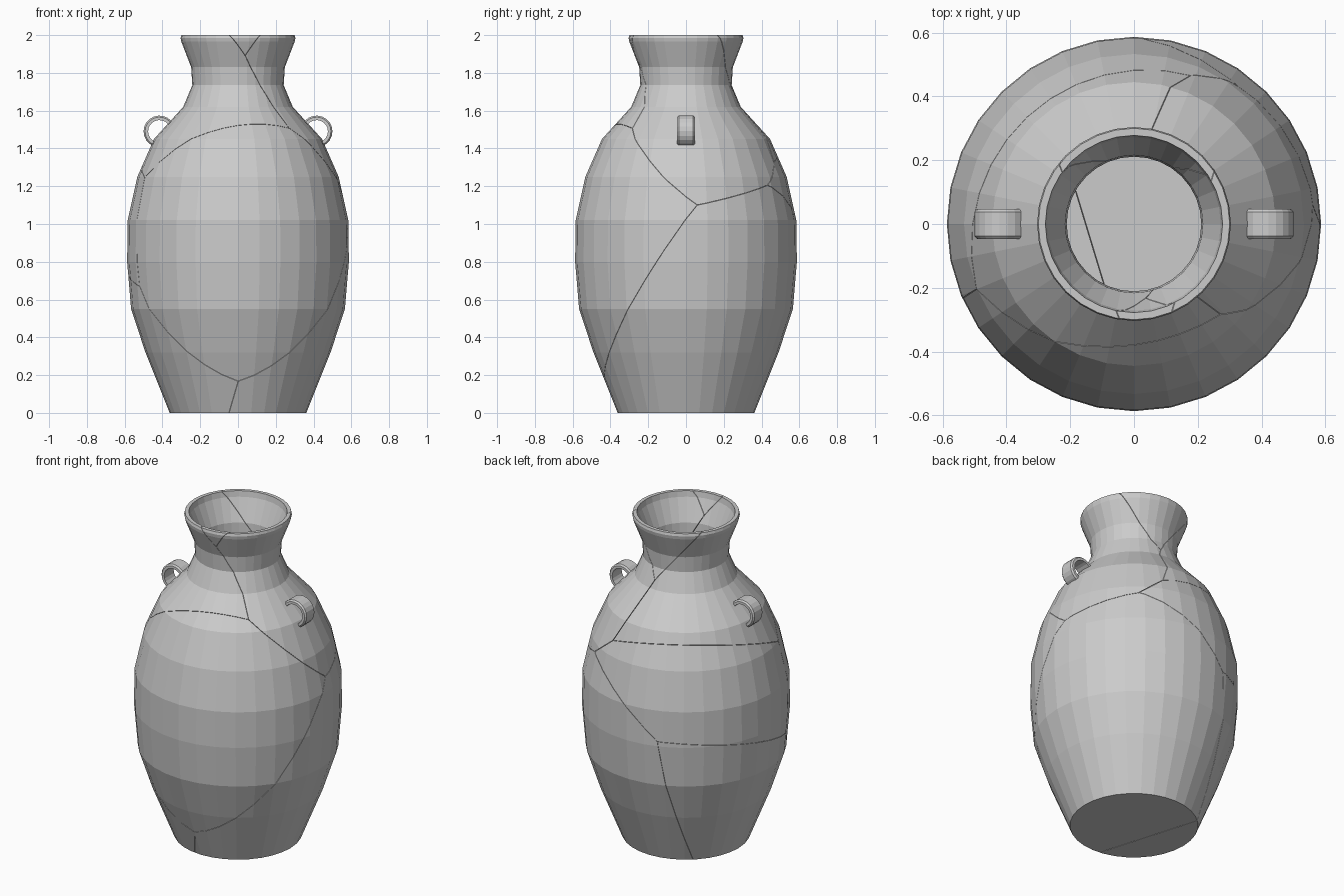
import bpy, bmesh, math, random
from mathutils import Vector

if "Cube" in bpy.data.objects:
    bpy.data.objects.remove(bpy.data.objects["Cube"])

SIDES, GAP = 32, 0.001

# Closed wall section: outside from foot to lip, then inside back down
PROFILE = [(.362, 0), (.49, .32), (.566, .55), (.587, .80), (.584, 1.02), (.533, 1.25),
           (.445, 1.45), (.29, 1.62), (.242, 1.735), (.248, 1.83), (.30, 1.965), (.304, 1.985), (.30, 2),
           (.278, 2), (.272, 1.965), (.216, 1.83), (.211, 1.74), (.262, 1.60), (.42, 1.43),
           (.503, 1.24), (.553, 1.02), (.556, .80), (.536, .555), (.462, .33), (.344, .03)]


def lathe(profile):
    bm = bmesh.new()
    rings = []
    for r, z in profile:
        rings.append([bm.verts.new((r * math.cos(2 * math.pi * i / SIDES),
                                    r * math.sin(2 * math.pi * i / SIDES), z)) for i in range(SIDES)])
    for a, b in zip(rings, rings[1:]):
        for i in range(SIDES):
            j = (i + 1) % SIDES
            bm.faces.new((a[i], a[j], b[j], b[i]))
    bm.faces.new(rings[0][::-1])
    bm.faces.new(rings[-1])
    return bm


def finish(name, bm):
    me = bpy.data.meshes.new(name)
    bm.to_mesh(me)
    bm.free()
    ob = bpy.data.objects.new(name, me)
    bpy.context.collection.objects.link(ob)
    return ob


# The vase is broken into seven cells; first guesses for their centres
seeds = {"front": Vector((.05, -.35, .85)), "rim": Vector((.02, .05, 1.95)),
         "right": Vector((.4, .1, 1.45)), "left": Vector((-.3, 0, 1.5)),
         "back": Vector((-.35, .3, 1.05)), "low_right": Vector((.3, .2, .6)),
         "low_left": Vector((-.4, 0, .35))}

# Points on the visible cracks between neighbouring shards
CRACKS = [("front", "left", [(-.49, -.2, 1.25), (-.2, -.36, 1.46), (.1, -.37, 1.53), (.27, -.28, 1.5)]),
          ("front", "right", [(.27, -.28, 1.5), (.58, .045, 1.1)]),
          ("front", "low_right", [(.58, .045, 1.1), (.54, -.2, .7), (.31, -.40, .35), (0, -.43, .17)]),
          ("front", "low_left", [(0, -.43, .17), (-.3, -.4, .35), (-.52, -.25, .67)]),
          ("front", "back", [(-.52, -.25, .67), (-.54, -.23, 1), (-.49, -.2, 1.25)]),
          ("rim", "right", [(.04, -.26, 1.89), (.12, -.27, 2), (.25, .165, 2), (.02, .27, 1.66)]),
          ("rim", "left", [(.04, -.26, 1.89), (-.055, -.29, 2), (-.23, .185, 2), (.02, .27, 1.66)]),
          ("left", "right", [(.27, -.28, 1.5), (.04, -.26, 1.89), (.2, .46, 1.33), (.02, .27, 1.66)]),
          ("left", "back", [(.2, .46, 1.33), (-.32, .34, 1.38), (-.49, -.2, 1.25)]),
          ("right", "back", [(.3, .45, 1.2), (.2, .46, 1.33)]),
          ("right", "low_right", [(.58, .045, 1.1), (.3, .45, 1.2)]),
          ("back", "low_left", [(-.19, .555, .83), (-.44, .385, .8), (-.52, -.25, .67)]),
          ("back", "low_right", [(.3, .45, 1.2), (-.19, .555, .83)]),
          ("low_right", "low_left", [(-.19, .555, .83), (-.26, .26, 0), (-.16, .14, .03),
                                     (-.085, -.19, .03), (-.06, -.365, 0), (0, -.43, .17)])]


def misfit(only):
    total = 0
    for a, b, pts in CRACKS:
        if only in (a, b):
            mid, n = (seeds[a] + seeds[b]) / 2, (seeds[a] - seeds[b]).normalized()
            total += sum((Vector(p) - mid).dot(n) ** 2 for p in pts)
    return total


# Nudge the centres until the cell walls follow the cracks
random.seed(4)
names, STEPS = list(seeds), 20000
for k in range(STEPS):
    name = names[k % len(names)]
    step = .12 * (1 - k / STEPS) ** 2 + .001
    old, before = seeds[name], misfit(name)
    seeds[name] = old + Vector([random.gauss(0, step) for _ in range(3)])
    if misfit(name) > before:
        seeds[name] = old

# Shards: cut the whole vase down to each cell and close the broken edges
whole = lathe(PROFILE)
for name, s in seeds.items():
    bm = whole.copy()
    for other, t in seeds.items():
        if other == name:
            continue
        n = (t - s).normalized()
        cut = bmesh.ops.bisect_plane(bm, geom=bm.verts[:] + bm.edges[:] + bm.faces[:], dist=1e-6,
                                     plane_co=(s + t) / 2 - n * GAP, plane_no=n, clear_outer=True)
        rim = [e for e in bm.edges if e.is_boundary]
        if rim:
            bmesh.ops.triangle_fill(bm, edges=rim, use_beauty=True, normal=n)
    bmesh.ops.recalc_face_normals(bm, faces=bm.faces[:])
    finish(name + "_shard", bm)
whole.free()

# Handles: flat strap bent into an open ring on each shoulder
for side, label in ((1, "right"), (-1, "left")):
    bm = bmesh.new()
    rings = []
    for i in range(15):
        a = math.radians(155 - 240 * i / 14)
        ring = []
        for r, y in ((.06, -.047), (.076, -.047), (.084, -.038), (.084, .038), (.076, .047), (.06, .047)):
            ring.append(bm.verts.new((side * (.416 + r * math.cos(a)), y, 1.49 + r * math.sin(a))))
        rings.append(ring)
    for p, q in zip(rings, rings[1:]):
        for i in range(6):
            j = (i + 1) % 6
            bm.faces.new((p[i], p[j], q[j], q[i]))
    bm.faces.new(rings[0])
    bm.faces.new(rings[-1])
    bmesh.ops.recalc_face_normals(bm, faces=bm.faces[:])
    finish(label + "_handle", bm)
